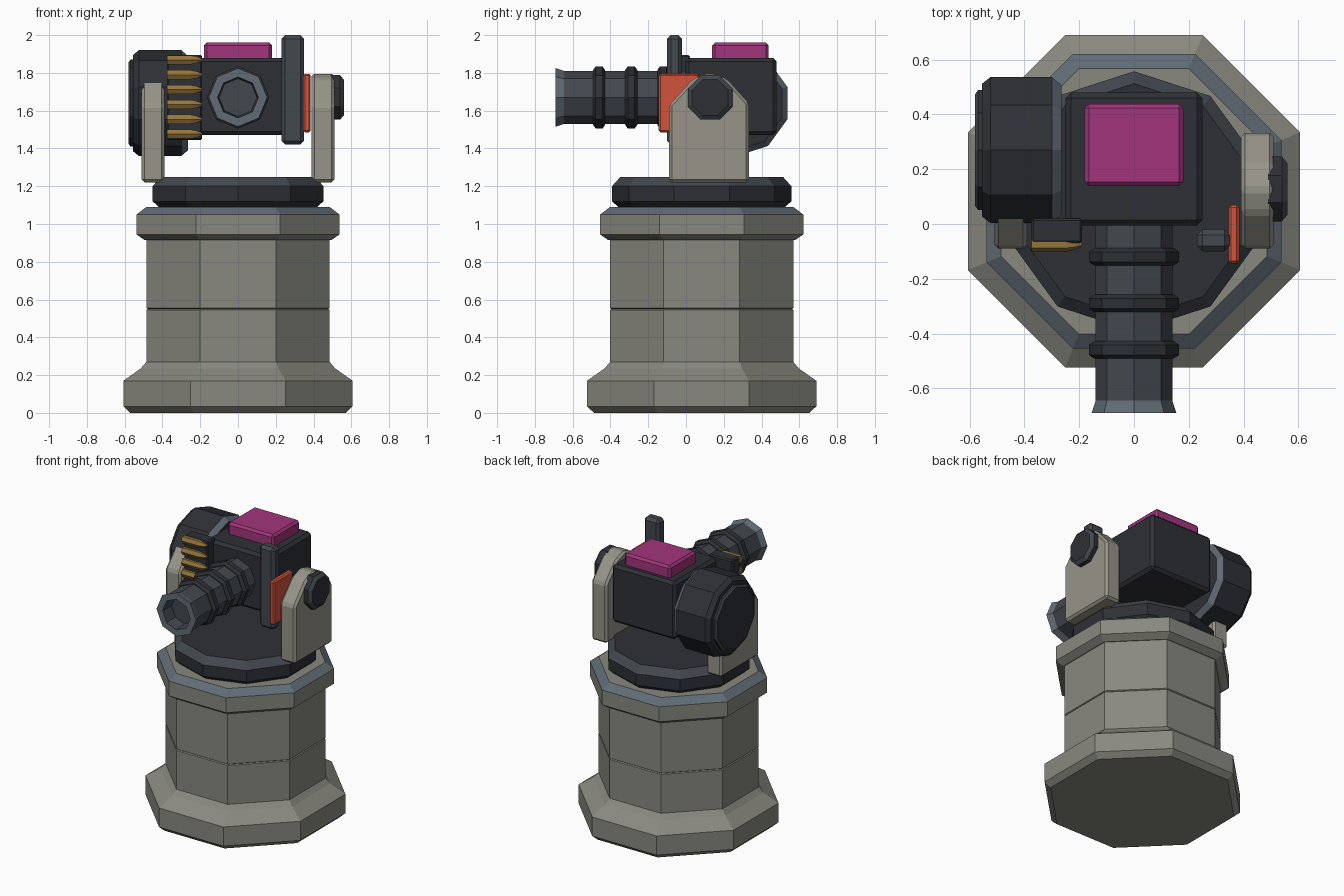
import bpy, bmesh
from math import pi, cos, sin
from mathutils import Vector

if "Cube" in bpy.data.objects:
    bpy.data.objects.remove(bpy.data.objects["Cube"])


def material(name, r, g, b):
    m = bpy.data.materials.new(name)
    m.diffuse_color = (r, g, b, 1)
    m.use_nodes = True
    m.node_tree.nodes["Principled BSDF"].inputs["Base Color"].default_value = m.diffuse_color
    return m


STONE = material("stone", 0.25, 0.25, 0.215)
PLATE = material("plate", 0.31, 0.30, 0.25)
DARK = material("dark_metal", 0.028, 0.030, 0.036)
GUN = material("gun_metal", 0.055, 0.065, 0.078)
STEEL = material("steel_edge", 0.12, 0.15, 0.18)
PINK = material("magenta", 0.36, 0.035, 0.20)
ORANGE = material("orange", 0.65, 0.085, 0.045)
BRASS = material("brass", 0.30, 0.18, 0.045)


def finish(name, bm, mats):
    bmesh.ops.recalc_face_normals(bm, faces=bm.faces)
    me = bpy.data.meshes.new(name)
    bm.to_mesh(me)
    bm.free()
    for m in mats:
        me.materials.append(m)
    ob = bpy.data.objects.new(name, me)
    bpy.context.collection.objects.link(ob)
    return ob


def lathe(name, profile, sides, axis, centre, phase, mats, trim=()):
    """Revolve (radius, height) points; bands listed in trim use the second material."""
    bm = bmesh.new()
    rings = []
    for r, h in profile:
        ring = []
        for i in range(sides):
            a = phase + 2 * pi * i / sides
            u, v = r * cos(a), r * sin(a)
            p = {"X": (h, u, v), "Y": (u, h, v), "Z": (u, v, h)}[axis]
            ring.append(bm.verts.new(Vector(p) + Vector(centre)))
        rings.append(ring)
    for k in range(len(rings) - 1):
        for i in range(sides):
            j = (i + 1) % sides
            f = bm.faces.new((rings[k][i], rings[k][j], rings[k + 1][j], rings[k + 1][i]))
            f.material_index = 1 if k in trim else 0
    bm.faces.new(rings[0])
    bm.faces.new(rings[-1])
    return finish(name, bm, mats)


def bevel_all(bm, width, mat=-1):
    bmesh.ops.bevel(bm, geom=bm.edges[:], offset=width, offset_type='OFFSET',
                    segments=1, profile=0.5, affect='EDGES', material=mat)


def box(name, lo, hi, mats, bevel=0.015):
    bm = bmesh.new()
    bmesh.ops.create_cube(bm, size=1)
    lo, hi = Vector(lo), Vector(hi)
    for v in bm.verts:
        v.co = (lo + hi) / 2 + v.co * (hi - lo)
    bevel_all(bm, bevel, len(mats) - 1)
    return finish(name, bm, mats)


CY = 0.083          # pedestal axis
OCT = 1 / cos(pi / 8)   # apothem to corner radius
P8 = pi / 8


def octagon(points):
    return [(a * OCT, z) for a, z in points]


# Pedestal: foot, column with seam, collar
lathe("pedestal_foot", octagon([(0.57, 0), (0.607, 0.035), (0.607, 0.17), (0.515, 0.235), (0.485, 0.27)]),
      8, "Z", (0, CY, 0), P8, [STONE])
lathe("pedestal_column", octagon([(0.485, 0.25), (0.485, 0.545), (0.478, 0.55), (0.485, 0.555), (0.485, 0.93)]),
      8, "Z", (0, CY, 0), P8, [STONE])
lathe("pedestal_collar", octagon([(0.495, 0.915), (0.538, 0.945), (0.538, 1.05), (0.485, 1.09)]),
      8, "Z", (0, CY, 0), P8, [STONE, STEEL], (2,))

# Turntable
lathe("turntable", [(0.435, 1.085), (0.475, 1.12), (0.475, 1.20), (0.43, 1.25)],
      10, "Z", (0, CY, 0), pi / 2, [DARK, GUN], (2,))

# Side brackets
outline = [(-0.09, 1.22), (0.333, 1.22), (0.333, 1.64), (0.215, 1.77),
           (0.125, 1.80), (0.04, 1.77), (-0.09, 1.63)]
for side, label in ((1, "right"), (-1, "left")):
    bm = bmesh.new()
    face = bm.faces.new([bm.verts.new((side * 0.39, y, z)) for y, z in outline])
    ext = bmesh.ops.extrude_face_region(bm, geom=[face])
    for v in ext["geom"]:
        if isinstance(v, bmesh.types.BMVert):
            v.co.x += side * 0.12
    bmesh.ops.recalc_face_normals(bm, faces=bm.faces)
    bevel_all(bm, 0.015)
    finish("bracket_" + label, bm, [PLATE])

# Pivot bolt on the right bracket
lathe("pivot_bolt", octagon([(0.118, 0.49), (0.118, 0.54), (0.095, 0.56)]),
      8, "X", (0, 0.128, 1.67), P8, [DARK, GUN], (1,))

# Gun body and top plate
box("gun_body", (-0.25, -0.005, 1.47), (0.25, 0.48, 1.88), [DARK], 0.02)
box("top_plate", (-0.18, 0.138, 1.86), (0.18, 0.438, 1.96), [PINK], 0.015)

# Barrel with flared muzzle and recessed bore
lathe("barrel", [(0.14, 0.02), (0.14, -0.645), (0.155, -0.69), (0.108, -0.69), (0.10, -0.60)],
      8, "Y", (0, 0, 1.67), 0, [GUN, STEEL], (1, 2))
for n, y in enumerate((-0.46, -0.29, -0.12)):
    lathe(f"barrel_ring_{n + 1}", [(0.145, y - 0.032), (0.165, y - 0.018), (0.165, y + 0.018), (0.145, y + 0.032)],
          8, "Y", (0, 0, 1.67), 0, [DARK])

# Ammunition drum and its end cap
lathe("ammo_drum", [(0.255, -0.555), (0.28, -0.525), (0.28, -0.30), (0.25, -0.265)],
      10, "X", (0, 0.27, 1.64), pi / 2, [DARK, STEEL], (2,))
lathe("drum_cap", [(0.23, -0.55), (0.23, -0.57), (0.215, -0.58)],
      10, "X", (0, 0.27, 1.64), pi / 2, [DARK, GUN], (1,))

# Ammunition feed with a row of rounds
box("ammo_feed", (-0.375, -0.07, 1.445), (-0.19, 0.02, 1.895), [DARK], 0.008)
for n in range(6):
    lathe(f"round_{n + 1}", [(0.028, -0.375), (0.028, -0.25), (0.02, -0.215), (0.008, -0.19)],
          6, "X", (0, -0.074, 1.476 + n * 0.0785), 0, [BRASS])

# Sight post and side panel
box("sight_post", (0.23, -0.10, 1.42), (0.35, -0.02, 2.0), [GUN], 0.02)
box("side_panel", (0.345, -0.145, 1.485), (0.385, 0.07, 1.795), [ORANGE], 0.01)
